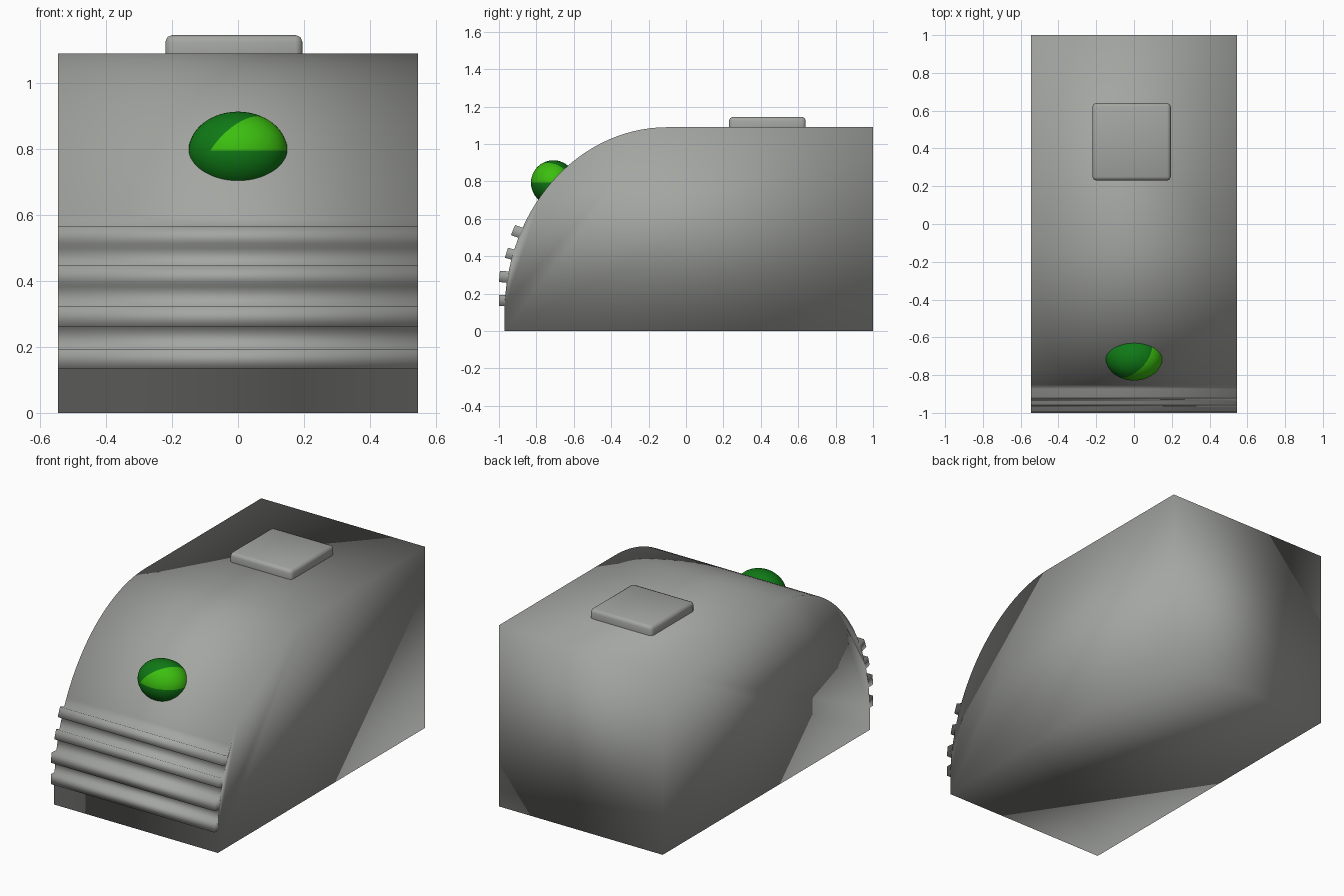
import bpy, bmesh, math
from mathutils import Vector

if "Cube" in bpy.data.objects:
    bpy.data.objects.remove(bpy.data.objects["Cube"])


def material(name, rgb):
    m = bpy.data.materials.new(name)
    m.diffuse_color = (*rgb, 1)
    m.use_nodes = True
    m.node_tree.nodes["Principled BSDF"].inputs["Base Color"].default_value = m.diffuse_color
    return m


grey = material("grey", (0.37, 0.38, 0.36))
dark_green = material("dark green", (0.005, 0.19, 0.008))
bright_green = material("bright green", (0.045, 0.52, 0.005))


def finish(bm, name, mats):
    me = bpy.data.meshes.new(name)
    bmesh.ops.recalc_face_normals(bm, faces=bm.faces)
    for f in bm.faces:
        f.smooth = True
    bm.to_mesh(me)
    bm.free()
    ob = bpy.data.objects.new(name, me)
    bpy.context.collection.objects.link(ob)
    for m in mats:
        me.materials.append(m)
    return ob


# Body: side profile (y, z) with a rounded front and four ribs, extruded in x
CY, CZ, A, B = -0.10, 0.10, 0.87, 0.99


def front_y(z):
    s = max(0, (z - CZ) / B)
    return CY - A * math.sqrt(1 - s * s)


profile = [(1, 0), (1, 1.09)]
last = math.asin((0.60 - CZ) / B)
steps = 20
for i in range(steps + 1):
    t = math.pi / 2 + (last - math.pi / 2) * i / steps
    profile.append((CY - A * math.cos(t), CZ + B * math.sin(t)))
# each rib: outer top y, z, outer bottom y, z, drop of the inner corners
ribs = [(-0.914, 0.567, -0.936, 0.513, 0.014),
        (-0.952, 0.446, -0.968, 0.392, 0.010),
        (-0.995, 0.322, -1.0, 0.262, 0.003),
        (-1.0, 0.194, -1.0, 0.134, 0.0)]
for yt, zt, yb, zb, d in ribs:
    profile += [(front_y(zt - d), zt - d), (yt, zt),
                (yb, zb), (front_y(zb - d), zb - d)]
profile.append((CY - A, 0))

bm = bmesh.new()
face = bm.faces.new([bm.verts.new((-0.545, y, z)) for y, z in profile])
ext = bmesh.ops.extrude_face_region(bm, geom=[face], use_keep_orig=True)
bmesh.ops.translate(bm, vec=(1.09, 0, 0),
                    verts=[g for g in ext["geom"] if isinstance(g, bmesh.types.BMVert)])
finish(bm, "body", [grey])

# Top button: bevelled slab
bm = bmesh.new()
bmesh.ops.create_cube(bm, size=1)
bmesh.ops.scale(bm, vec=(0.415, 0.41, 0.10), verts=bm.verts)
bmesh.ops.translate(bm, vec=(-0.0125, 0.435, 1.095), verts=bm.verts)
bmesh.ops.bevel(bm, geom=list(bm.edges), offset=0.02, segments=2,
                profile=0.5, affect='EDGES')
finish(bm, "top_button", [grey])

# Front lamp: flattened ball with a bright wedge cut in
bm = bmesh.new()
bmesh.ops.create_uvsphere(bm, u_segments=48, v_segments=32, radius=1)
cuts = [(Vector((0, 0, 1)), 0.02), (Vector((0.469, -0.288, -0.323)), -0.03)]
for n, d in cuts:
    bmesh.ops.bisect_plane(bm, geom=bm.verts[:] + bm.edges[:] + bm.faces[:],
                           dist=1e-5, plane_co=n * d / n.length_squared, plane_no=n)
for f in bm.faces:
    c = f.calc_center_median()
    f.material_index = int(all(c.dot(n) > d for n, d in cuts))
bmesh.ops.scale(bm, vec=(0.15, 0.12, 0.12), verts=bm.verts)
bmesh.ops.translate(bm, vec=(0, -0.709, 0.793), verts=bm.verts)
finish(bm, "front_lamp", [dark_green, bright_green])
